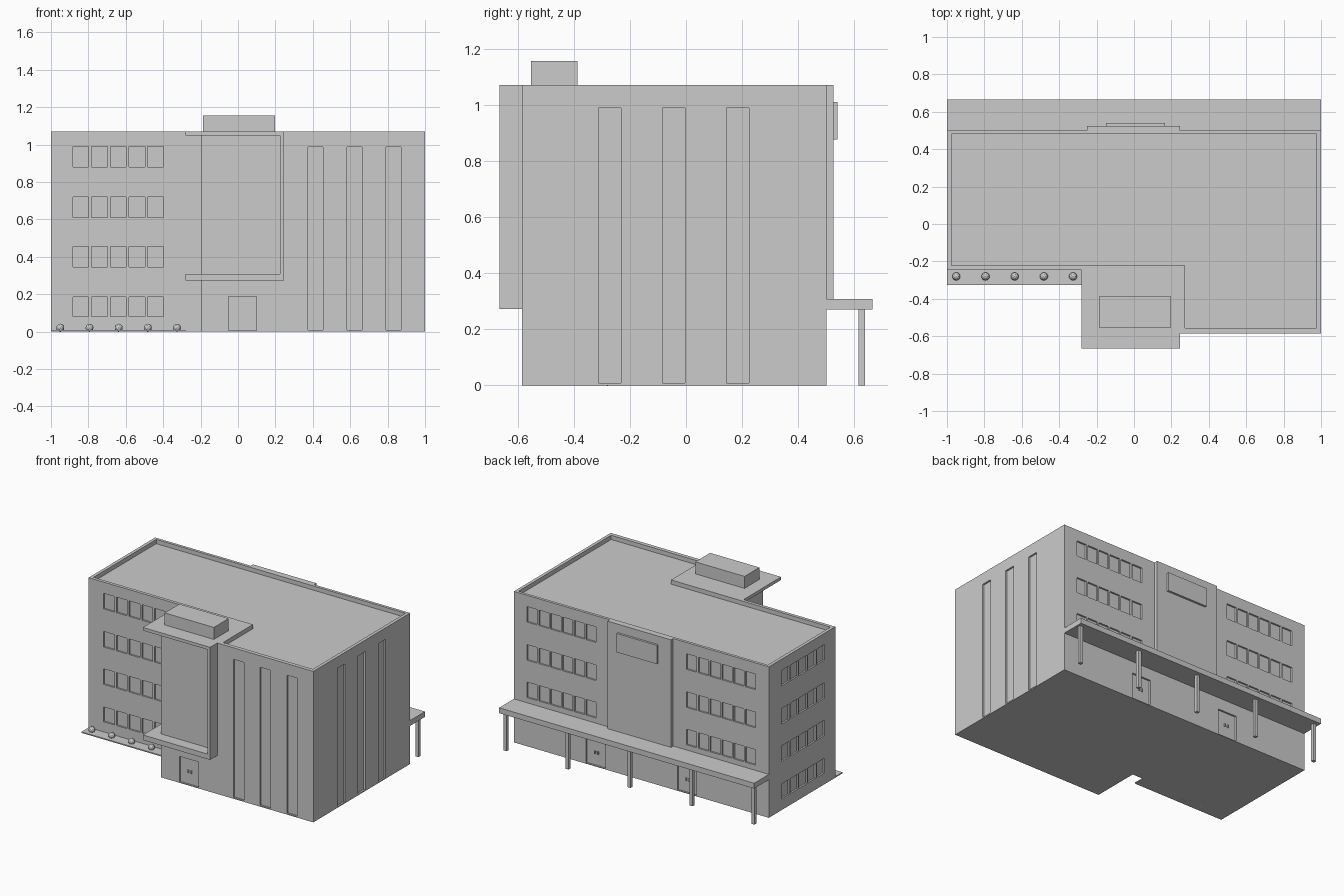
import bpy, bmesh

if "Cube" in bpy.data.objects:
    bpy.data.objects.remove(bpy.data.objects["Cube"])

def make_object(name, bm):
    bmesh.ops.recalc_face_normals(bm, faces=bm.faces)
    mesh = bpy.data.meshes.new(name)
    bm.to_mesh(mesh)
    bm.free()
    ob = bpy.data.objects.new(name, mesh)
    bpy.context.collection.objects.link(ob)
    return ob

def add_prism(bm, outline, z0, z1):
    face = bm.faces.new([bm.verts.new((x, y, z0)) for x, y in outline])
    new = bmesh.ops.extrude_face_region(bm, geom=[face])["geom"]
    top = [v for v in new if isinstance(v, bmesh.types.BMVert)]
    bmesh.ops.translate(bm, verts=top, vec=(0, 0, z1 - z0))

def add_box(bm, x0, x1, y0, y1, z0, z1):
    add_prism(bm, [(x0, y0), (x1, y0), (x1, y1), (x0, y1)], z0, z1)

def prism(name, outline, z0, z1):
    bm = bmesh.new()
    add_prism(bm, outline, z0, z1)
    return make_object(name, bm)

def box(name, *b):
    bm = bmesh.new()
    add_box(bm, *b)
    return make_object(name, bm)

TOP = 1.07
FRONT, LEFT_FRONT, BACK = -0.585, -0.245, 0.5
ROWS = [(0.08, 0.185), (0.345, 0.455), (0.61, 0.72), (0.88, 0.99)]
D = 0.012   # recess depth of windows and doors

# L-shaped building block
body = prism("building_body", [(-1, LEFT_FRONT), (-0.195, LEFT_FRONT), (-0.195, FRONT),
                               (1, FRONT), (1, BACK), (-1, BACK)], 0, TOP)

# Cutter for the sunken roof, windows, slots and doors
cut = bmesh.new()
add_prism(cut, [(-0.977, -0.222), (0.273, -0.222), (0.273, -0.557), (0.977, -0.557),
                (0.977, 0.48), (-0.977, 0.48)], TOP - 0.03, TOP + 0.1)
for z0, z1 in ROWS:
    for i in range(5):
        x = -0.883 + 0.1 * i
        add_box(cut, x, x + 0.085, LEFT_FRONT - 0.05, LEFT_FRONT + D, z0, z1)
        y = -0.125 + 0.1 * i
        add_box(cut, -1.05, -1 + D, y, y + 0.085, z0, z1)
for z0, z1 in ROWS[1:]:
    for side in (-1, 1):
        for i in range(6):
            xs = sorted((side * (0.354 + 0.0925 * i), side * (0.434 + 0.0925 * i)))
            add_box(cut, *xs, BACK - D, BACK + 0.05, z0, z1)
for x in (0.375, 0.583, 0.792):
    add_box(cut, x, x + 0.08, FRONT - 0.05, FRONT + D, 0.008, 0.988)
for y in (-0.312, -0.083, 0.145):
    add_box(cut, 1 - D, 1.05, y, y + 0.08, 0.008, 0.988)
add_box(cut, -0.05, 0.1, FRONT - 0.05, FRONT + D, 0.005, 0.187)
for x in (-0.358, 0.358):
    add_box(cut, x - 0.075, x + 0.075, BACK - D, BACK + 0.05, 0.005, 0.187)
cutter = make_object("opening_cutter", cut)
cutter.hide_render = True

mod = body.modifiers.new("openings", "BOOLEAN")
mod.operation = "DIFFERENCE"
mod.solver = "EXACT"
mod.object = cutter
bpy.context.view_layer.objects.active = body
bpy.ops.object.modifier_apply(modifier=mod.name)
bpy.data.objects.remove(cutter)

# Door handles
for name, cx, wall in (("front", 0.025, FRONT + D), ("back_left", -0.358, BACK - D),
                       ("back_right", 0.358, BACK - D)):
    for i, dx in enumerate((-0.012, 0.012)):
        box(f"{name}_door_handle_{i}", cx + dx - 0.004, cx + dx + 0.004,
            wall - 0.008, wall + 0.008, 0.085, 0.105)

# Entrance frame: roof lip, shelf and right upright
lip = [(-0.28, -0.665), (0.247, -0.665), (0.247, FRONT), (-0.195, FRONT),
       (-0.195, LEFT_FRONT), (-0.28, LEFT_FRONT)]
prism("entrance_roof_lip", lip, 1.048, TOP)
prism("entrance_shelf", lip, 0.272, 0.308)
box("entrance_upright", 0.225, 0.247, -0.665, FRONT, 0.308, 1.048)

# Rooftop unit
box("rooftop_unit", -0.188, 0.198, -0.553, -0.387, TOP, 1.155)

# Back wall panel and plaque
box("back_panel", -0.25, 0.247, BACK, 0.525, 0.308, TOP)
box("back_plaque", -0.15, 0.165, 0.525, 0.54, 0.877, 1.01)

# Back canopy on posts
box("back_canopy", -1, 1, BACK, 0.665, 0.27, 0.308)
for i in range(5):
    x = -0.972 + 0.486 * i
    box(f"canopy_post_{i}", x - 0.012, x + 0.012, 0.615, 0.638, 0, 0.27)

# Planting bed with round bushes
box("planting_bed", -1, -0.28, -0.325, LEFT_FRONT, 0, 0.008)
for i in range(5):
    bm = bmesh.new()
    bmesh.ops.create_icosphere(bm, subdivisions=2, radius=0.022)
    bush = make_object(f"bush_{i}", bm)
    bush.location = (-0.95 + 0.156 * i, -0.28, 0.02)
